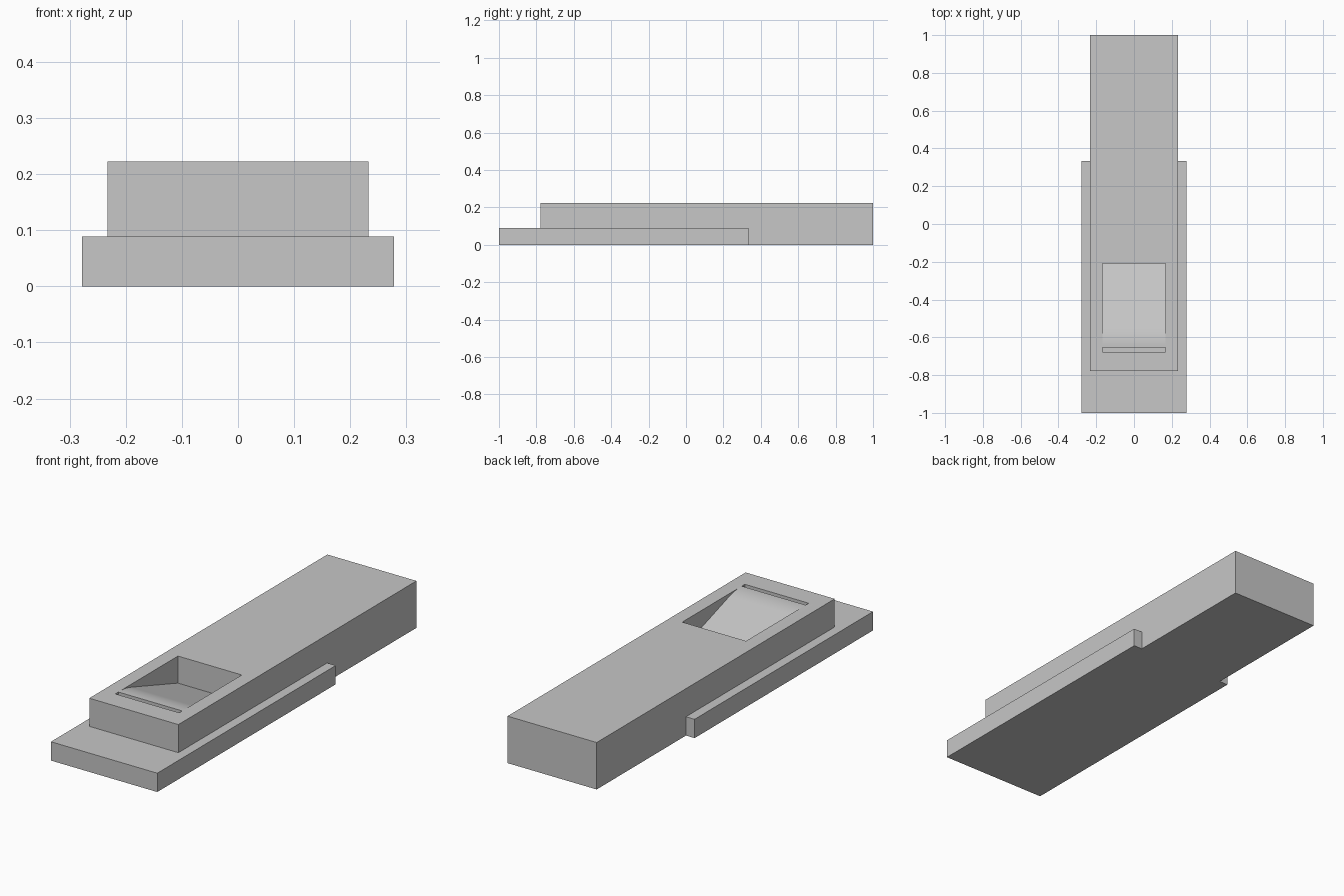
import bpy, bmesh, math

cube = bpy.data.objects.get("Cube")
if cube:
    bpy.data.objects.remove(cube, do_unlink=True)

# Single matte grey
grey = bpy.data.materials.new("plain_grey")
grey.use_nodes = True
colour = (0.57, 0.57, 0.57, 1)
grey.diffuse_color = colour
grey.node_tree.nodes["Principled BSDF"].inputs["Base Color"].default_value = colour


def extrude_profile(name, profile, half_width):
    """Extrude a closed (y, z) outline symmetrically along x."""
    bm = bmesh.new()
    face = bm.faces.new([bm.verts.new((-half_width, y, z)) for y, z in profile])
    new = bmesh.ops.extrude_face_region(bm, geom=[face])["geom"]
    verts = [v for v in new if isinstance(v, bmesh.types.BMVert)]
    bmesh.ops.translate(bm, verts=verts, vec=(2 * half_width, 0, 0))
    bmesh.ops.recalc_face_normals(bm, faces=bm.faces)
    mesh = bpy.data.meshes.new(name)
    bm.to_mesh(mesh)
    bm.free()
    mesh.materials.append(grey)
    obj = bpy.data.objects.new(name, mesh)
    bpy.context.collection.objects.link(obj)
    return obj


def block(name, half_width, y0, y1, z0, z1):
    return extrude_profile(name, [(y0, z0), (y1, z0), (y1, z1), (y0, z1)], half_width)


def carve(target, cutter):
    """Subtract the cutter from the target, then discard it."""
    cutter.hide_render = True
    bpy.context.view_layer.objects.active = target
    mod = target.modifiers.new("carve", 'BOOLEAN')
    mod.operation = 'DIFFERENCE'
    mod.solver = 'EXACT'
    mod.object = cutter
    bpy.ops.object.modifier_apply(modifier=mod.name)
    bpy.data.objects.remove(cutter, do_unlink=True)


top = 0.222
pocket_half = 0.167

# Wide base plate and long raised body
block("base_plate", 0.278, -1, 0.333, 0, 0.089)
body = block("body", 0.233, -0.778, 1, 0, top)

# Thumb recess: upright back wall, straight ramp, rounded lip running into the top
lip_y, back_y, floor_z = -0.645, -0.21, 0.094
slope = math.radians(18.5)
radius = 0.27
steps = 8
recess = [(lip_y, 0.3)]
for i in range(steps + 1):
    a = slope * i / steps
    recess.append((lip_y + radius * math.sin(a), top - radius * (1 - math.cos(a))))
recess += [(back_y, floor_z), (back_y, 0.3)]
carve(body, extrude_profile("recess_cutter", recess, pocket_half))

# Thin slot across the front of the recess
carve(body, block("slot_cutter", pocket_half, -0.678, -0.655, 0.18, 0.3))

# Smooth only the rounded lip
bpy.ops.object.select_all(action='DESELECT')
body.select_set(True)
bpy.context.view_layer.objects.active = body
bpy.ops.object.shade_smooth_by_angle(angle=math.radians(15))
